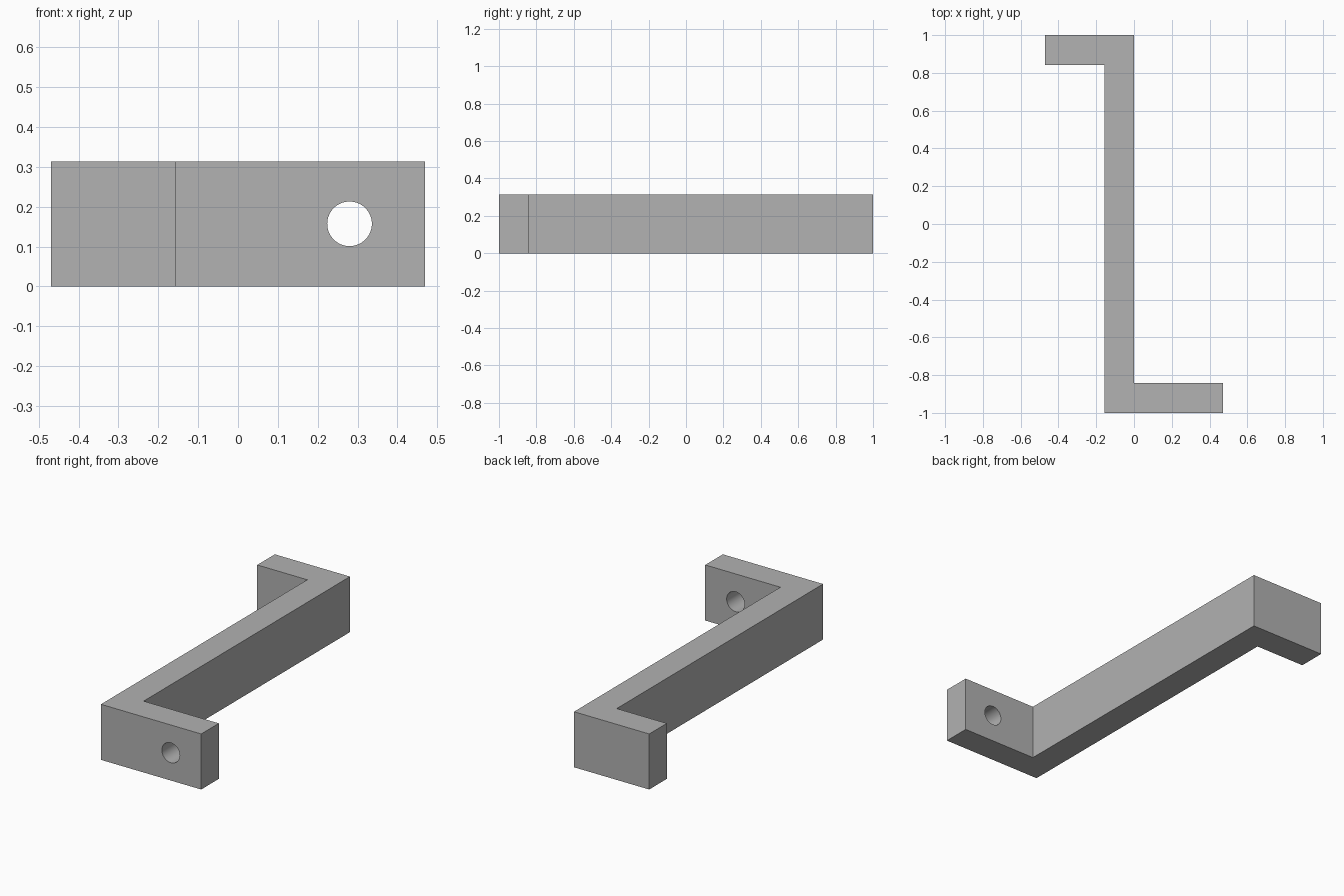
import bpy
import bmesh

cube = bpy.data.objects.get("Cube")
if cube:
    bpy.data.objects.remove(cube, do_unlink=True)

HEIGHT = 0.314
WALL = 0.157

# Plain grey finish
grey = bpy.data.materials.new("grey")
grey.use_nodes = True
colour = (0.445, 0.445, 0.445, 1)
grey.diffuse_color = colour
grey.node_tree.nodes["Principled BSDF"].inputs["Base Color"].default_value = colour

# Z-shaped bracket: long bar with a short back foot and a longer front foot
outline = [(-WALL, -1), (0.47, -1), (0.47, WALL - 1), (0, WALL - 1),
           (0, 1), (-0.47, 1), (-0.47, 1 - WALL), (-WALL, 1 - WALL)]
bm = bmesh.new()
base = bm.faces.new([bm.verts.new((x, y, 0)) for x, y in outline])
top = bmesh.ops.extrude_face_region(bm, geom=[base])["geom"]
bmesh.ops.translate(bm, vec=(0, 0, HEIGHT),
                    verts=[v for v in top if isinstance(v, bmesh.types.BMVert)])
bmesh.ops.recalc_face_normals(bm, faces=bm.faces)
mesh = bpy.data.meshes.new("bracket")
bm.to_mesh(mesh)
bm.free()
mesh.materials.append(grey)
bracket = bpy.data.objects.new("bracket", mesh)
bpy.context.collection.objects.link(bracket)

# Round screw hole through the front foot
bpy.ops.mesh.primitive_cylinder_add(vertices=64, radius=0.056, depth=0.4,
                                    location=(0.28, WALL / 2 - 1, HEIGHT / 2),
                                    rotation=(1.5707963, 0, 0))
cutter = bpy.context.object
cutter.name = "screw_hole_cutter"
cutter.data.materials.append(grey)

hole = bracket.modifiers.new("screw_hole", "BOOLEAN")
hole.operation = "DIFFERENCE"
hole.solver = "EXACT"
hole.object = cutter

# Apply the cut, drop the cutter, and smooth only the hole wall
bpy.ops.object.select_all(action="DESELECT")
bracket.select_set(True)
bpy.context.view_layer.objects.active = bracket
bpy.ops.object.modifier_apply(modifier=hole.name)
bpy.data.objects.remove(cutter, do_unlink=True)
bpy.ops.object.shade_smooth_by_angle()
